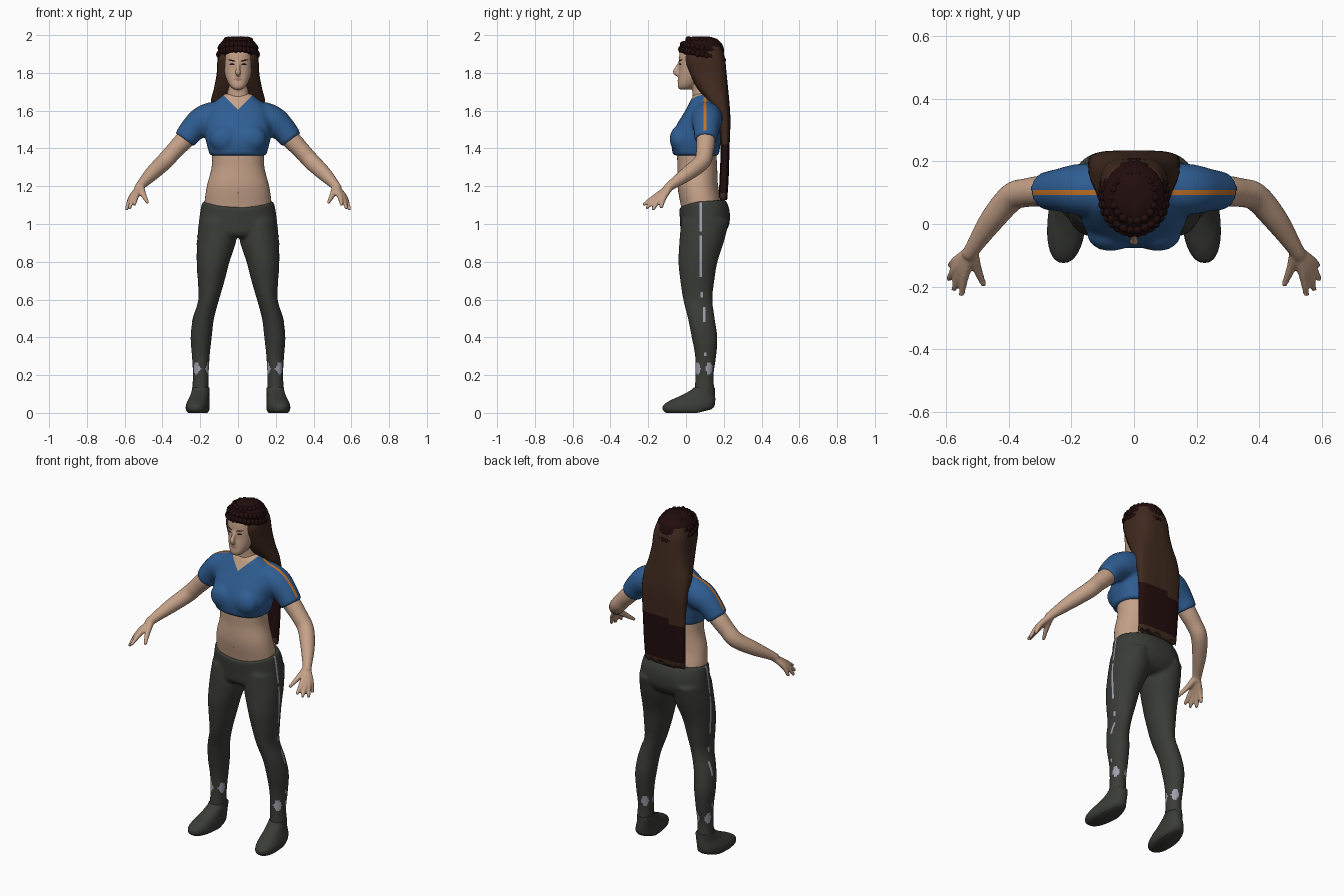
import bpy, bmesh, math, random
from mathutils import Vector, Matrix
from mathutils.bvhtree import BVHTree

random.seed(4)
if "Cube" in bpy.data.objects:
    bpy.data.objects.remove(bpy.data.objects["Cube"], do_unlink=True)


def material(name, r, g, b):
    m = bpy.data.materials.new(name)
    m.use_nodes = True
    m.diffuse_color = (r, g, b, 1)
    bsdf = next(n for n in m.node_tree.nodes if n.type == "BSDF_PRINCIPLED")
    bsdf.inputs["Base Color"].default_value = (r, g, b, 1)
    bsdf.inputs["Roughness"].default_value = 0.8
    return m


skin = material("skin", 0.56, 0.36, 0.25)
blue = material("blue cloth", 0.028, 0.11, 0.29)
charcoal = material("charcoal cloth", 0.042, 0.045, 0.037)
dark_hair = material("dark red hair", 0.016, 0.004, 0.004)
brown_hair = material("brown hair", 0.05, 0.022, 0.013)
orange = material("orange trim", 0.55, 0.17, 0.02)
lavender = material("pale lavender", 0.36, 0.35, 0.43)
lip_pink = material("lip pink", 0.36, 0.19, 0.14)
eye_black = material("eye black", 0.01, 0.008, 0.008)


def spline(rows, steps=5):
    """Smooth in-between rows through the given ones."""
    out = []
    for i in range(len(rows) - 1):
        a, b, c, d = rows[max(i - 1, 0)], rows[i], rows[i + 1], rows[min(i + 2, len(rows) - 1)]
        for s in range(steps):
            t = s / steps
            out.append([q + t / 2 * (r - p + t * (2 * p - 5 * q + 4 * r - s4 + t * (3 * (q - r) + s4 - p)))
                        for p, q, r, s4 in zip(a, b, c, d)])
    return out + [list(rows[-1])]


def skin_rings(bm, rings):
    rings = [[bm.verts.new(p) for p in ring] for ring in rings]
    n = len(rings[0])
    for low, high in zip(rings, rings[1:]):
        for i in range(n):
            j = (i + 1) % n
            bm.faces.new((low[i], low[j], high[j], high[i]))
    bm.faces.new(rings[0][::-1])
    bm.faces.new(rings[-1])


def stack(bm, rows, side=1, power=2.0, n=40, ripple=0.0, rim=None):
    """Level sections, each row: z, x, half width, front y, back y."""
    rings = []
    for z, x, rx, yf, yb in spline(rows):
        ring = []
        for i in range(n):
            a = math.tau * i / n
            c, s = math.cos(a), math.sin(a)
            w = 1 + ripple * (-1) ** i
            px = math.copysign(abs(c) ** (2 / power), c) * rx * w
            py = math.copysign(abs(s) ** (2 / power), s) * (yb - yf) / 2 * w
            ring.append((side * (x + px), (yf + yb) / 2 + py, z + (rim(z, c, s) if rim else 0)))
        rings.append(ring)
    skin_rings(bm, rings)


def tube(bm, rows, side=1, n=20):
    """Round sections along a path, each row: x, y, z, radius."""
    path = [(Vector((side * x, y, z)), max(r, 0.003)) for x, y, z, r in spline(rows)]
    rings = []
    for i, (p, r) in enumerate(path):
        t = path[min(i + 1, len(path) - 1)][0] - path[max(i - 1, 0)][0]
        q = t.to_track_quat("Z", "Y")
        rings.append([p + q @ Vector((r * math.cos(math.tau * k / n), r * math.sin(math.tau * k / n), 0))
                      for k in range(n)])
    skin_rings(bm, rings)


def ball(bm, centre, size):
    bmesh.ops.create_uvsphere(bm, u_segments=20, v_segments=12, radius=1,
                              matrix=Matrix.Translation(centre) @ Matrix.Diagonal((*size, 1)))


def finish(name, bm, *mats):
    bmesh.ops.recalc_face_normals(bm, faces=bm.faces[:])
    me = bpy.data.meshes.new(name)
    bm.to_mesh(me)
    bm.free()
    ob = bpy.data.objects.new(name, me)
    bpy.context.collection.objects.link(ob)
    for m in mats:
        me.materials.append(m)
    me.shade_smooth()
    return ob


def fuse(name, bm, voxel, rounds, *mats):
    """Melt overlapping pieces into one smooth surface."""
    ob = finish(name, bm)
    rm = ob.modifiers.new("fuse", "REMESH")
    rm.mode, rm.voxel_size = "VOXEL", voxel
    sm = ob.modifiers.new("soften", "SMOOTH")
    sm.factor, sm.iterations = 0.5, rounds
    me = bpy.data.meshes.new_from_object(ob.evaluated_get(bpy.context.evaluated_depsgraph_get()))
    ob.modifiers.clear()
    ob.data = me
    me.materials.clear()
    for m in mats:
        me.materials.append(m)
    me.shade_smooth()
    return ob


def decal(name, target, mat, centre, u_axis, v_axis, look, nu=16, lens=False):
    """Thin patch laid on the target along the look direction."""
    me = target.data
    tree = BVHTree.FromPolygons([v.co for v in me.vertices], [p.vertices for p in me.polygons])
    bm, grid, look = bmesh.new(), [], Vector(look)
    for i in range(nu + 1):
        u, row = 2 * i / nu - 1, []
        for v in (-1, 0, 1):
            h = 1.03 - u * u if lens else 1
            p = Vector(centre) + Vector(u_axis) * u + Vector(v_axis) * v * h
            hit = tree.ray_cast(p, look)[0]
            row.append(bm.verts.new(hit - look * 0.002) if hit else None)
        grid.append(row)
    for a, b in zip(grid, grid[1:]):
        for k in (0, 1):
            quad = (a[k], a[k + 1], b[k + 1], b[k])
            if all(quad):
                bm.faces.new(quad)
    return finish(name, bm, mat)


# Body: torso, neck, head, arms and hands
bm = bmesh.new()
stack(bm, [(1.0, 0, .17, -.01, .18), (1.1, 0, .178, -.028, .19), (1.2, 0, .165, -.045, .17),
           (1.3, 0, .14, -.045, .165), (1.4, 0, .138, -.045, .16), (1.5, 0, .13, -.01, .16),
           (1.6, 0, .085, .035, .16), (1.68, 0, .058, .035, .14), (1.8, 0, .055, .03, .13)], power=2.2)
stack(bm, [(1.712, 0, .022, -.036, .02), (1.73, 0, .042, -.044, .05), (1.77, 0, .063, -.041, .1),
           (1.82, 0, .077, -.036, .14), (1.87, 0, .082, -.037, .165), (1.92, 0, .078, -.03, .17),
           (1.96, 0, .06, 0, .15), (1.98, 0, .03, .04, .11)], power=2.2)
tube(bm, [(0, -.03, 1.862, .008), (0, -.046, 1.83, .01), (0, -.056, 1.803, .014), (0, -.035, 1.788, .01)])
tips = [(.55, -.228, 1.10), (.575, -.212, 1.083), (.592, -.178, 1.073), (.587, -.132, 1.083)]
knuckles = [(.538, -.155, 1.15), (.553, -.148, 1.143), (.565, -.137, 1.138), (.566, -.117, 1.14)]
for side in (1, -1):
    tube(bm, [(.18, .105, 1.55, .05), (.285, .105, 1.443, .05), (.34, .1, 1.385, .046), (.39, .085, 1.33, .045),
              (.455, .01, 1.268, .039), (.512, -.075, 1.208, .026), (.528, -.1, 1.185, .024)], side)
    for tip, knuckle in zip(tips, knuckles):
        tube(bm, [(.515, -.08, 1.2, .018), (*knuckle, .0155), (*tip, .009)], side, 12)
    tube(bm, [(.515, -.085, 1.2, .02), (.503, -.135, 1.16, .016), (.478, -.197, 1.112, .009)], side, 12)
body = fuse("body", bm, .006, 4, skin)

# Face details
for side, word in ((1, "left"), (-1, "right")):
    decal(word + "_eye", body, eye_black, (side * .032, -.3, 1.846), (.015, 0, 0), (0, 0, .005), (0, 1, 0), lens=True)
    decal(word + "_brow", body, dark_hair, (side * .034, -.3, 1.866), (.023, 0, side * .004), (0, 0, .004),
          (0, 1, 0), lens=True)
decal("lips", body, lip_pink, (0, -.3, 1.765), (.024, 0, 0), (0, 0, .007), (0, 1, 0), lens=True)
decal("navel", body, lip_pink, (0, -.3, 1.165), (.005, 0, 0), (0, 0, .008), (0, 1, 0), lens=True)

# Cropped shirt with short sleeves
bm = bmesh.new()
stack(bm, [(1.362, 0, .15, -.066, .175), (1.39, 0, .157, -.074, .178), (1.45, 0, .172, -.076, .187),
           (1.52, 0, .175, -.052, .197), (1.58, 0, .17, -.016, .2), (1.63, 0, .142, .012, .195),
           (1.67, 0, .095, .032, .175), (1.69, 0, .07, .045, .155)], power=2.5)
for side in (1, -1):
    ball(bm, (side * .075, -.035, 1.45), (.075, .052, .07))
    tube(bm, [(.09, .11, 1.56, .085), (.135, .11, 1.56, .084), (.19, .11, 1.54, .08), (.24, .108, 1.5, .068),
              (.283, .105, 1.445, .061)], side, 28)
shirt = fuse("shirt", bm, .01, 7, blue, skin)

# V neck opening, cut cleanly and coloured as skin
bm = bmesh.new()
bm.from_mesh(shirt.data)
for side in (1, -1):
    bmesh.ops.bisect_plane(bm, geom=bm.verts[:] + bm.edges[:] + bm.faces[:],
                           plane_co=(0, 0, 1.605), plane_no=(-side, 0, 1))
for f in bm.faces:
    c = f.calc_center_median()
    f.material_index = int(c.z > 1.605 + abs(c.x) and c.y < .09)
bm.to_mesh(shirt.data)
bm.free()
for side, word in ((1, "left"), (-1, "right")):
    decal(word + "_sleeve_trim", shirt, orange, (side * .21, .1, 2.2), (.112, 0, 0), (0, .008, 0), (0, 0, -1), 40)

# Leggings
bm = bmesh.new()
stack(bm, [(.93, 0, .17, -.01, .17), (.955, 0, .205, -.028, .205), (1.0, 0, .207, -.031, .23),
           (1.05, 0, .198, -.034, .23), (1.085, 0, .187, -.036, .208)], power=2.3,
      rim=lambda z, c, s: max(0, (z - 1) / .085) * (.035 * c * c + (.045 * s * s if s > 0 else 0)))
for side in (1, -1):
    stack(bm, [(1.02, .112, .092, -.025, .228), (.92, .112, .104, -.034, .205), (.8, .131, .086, -.04, .167),
               (.7, .142, .071, -.03, .15), (.6, .155, .055, -.015, .14), (.5, .183, .056, .01, .152),
               (.4, .195, .056, .03, .166), (.3, .197, .047, .048, .16), (.2, .197, .042, .05, .146),
               (.12, .2, .043, .045, .15), (.07, .2, .04, .05, .145)], side)
leggings = fuse("leggings", bm, .009, 5, charcoal, lavender)

# Worn pale patches round the ankles
for p in leggings.data.polygons:
    c = p.center
    a = math.atan2(c.y - .1, abs(c.x) - .197)
    p.material_index = int(abs(c.z - .235) < .042 * math.sin(2 * a + .5) ** 2 - .008)

# Broken side stripes down the legs
for side, word in ((1, "left"), (-1, "right")):
    for k, (y, top, low) in enumerate([(.078, 1.115, .96), (.078, .94, .72), (.083, .64, .61),
                                       (.097, .56, .48), (.102, .32, .3)]):
        decal(f"{word}_leg_stripe_{k + 1}", leggings, lavender, (side * .6, y, (top + low) / 2),
              (0, 0, (top - low) / 2), (0, .006, 0), (-side, 0, 0))

# Shoes, toes turned slightly out
for side, word in ((1, "left"), (-1, "right")):
    bm = bmesh.new()
    stack(bm, [(0, .21, .05, -.105, .135), (.015, .21, .06, -.122, .15), (.04, .21, .061, -.12, .154),
               (.065, .207, .056, -.085, .155), (.09, .203, .05, -.03, .154), (.12, .2, .046, .025, .153),
               (.135, .2, .045, .04, .152)], side, 2.3)
    for v in bm.verts:
        v.co.x -= side * .08 * (v.co.y - .06)
        v.co.z += max(0, v.co.y - .06) * .25 * max(0, 1 - v.co.z / .1)
    finish(word + "_shoe", bm, charcoal)

# Long hair falling down the back, darker toward the ends
bm = bmesh.new()
stack(bm, [(1.125, 0, .128, .172, .218), (1.25, 0, .133, .178, .226), (1.42, 0, .138, .183, .231),
           (1.55, 0, .145, .165, .235), (1.65, 0, .143, .11, .229), (1.72, 0, .126, .058, .222),
           (1.8, 0, .112, .012, .214), (1.88, 0, .107, -.012, .205), (1.94, 0, .09, .02, .185)],
      power=3, n=96, ripple=.006, rim=lambda z, c, s: random.uniform(0, .02) if z < 1.126 else 0)
for f in bm.faces:
    c = f.calc_center_median()
    f.material_index = int(1.165 < c.z < 1.41 + .12 * c.x)
finish("long_hair", bm, brown_hair, dark_hair)

# Braided crown of hair
bm = bmesh.new()
stack(bm, [(1.885, 0, .098, -.025, .195), (1.92, 0, .104, -.032, .2), (1.955, 0, .094, -.018, .188),
           (1.98, 0, .07, .01, .16), (1.993, 0, .035, .045, .12)], n=64, ripple=.012)
for count, rx, ry, z, tilt, r in ((30, .099, .11, 1.897, .028, .017), (26, .092, .102, 1.932, .02, .016),
                                  (18, .066, .075, 1.97, .006, .015)):
    for i in range(count):
        a = math.tau * i / count
        ball(bm, (rx * math.cos(a), .085 + ry * math.sin(a), z - tilt * math.sin(a)),
             (r, r, r * random.uniform(.9, 1.25)))
finish("braided_crown", bm, dark_hair)
